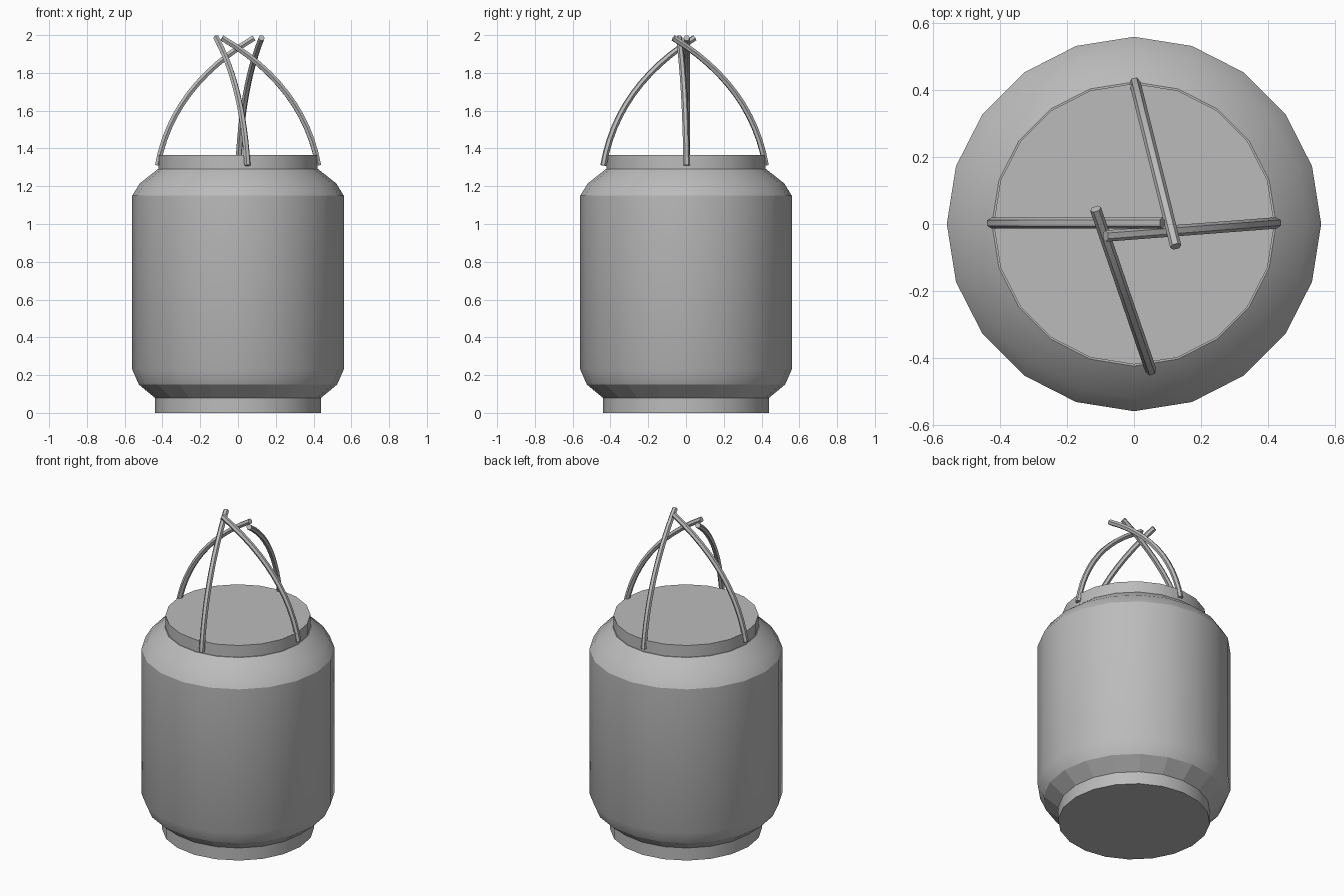
import bpy, bmesh, math
from mathutils import Vector

cube = bpy.data.objects.get("Cube")
if cube:
    bpy.data.objects.remove(cube)

grey = bpy.data.materials.new("plain_grey")
grey.use_nodes = True
colour = (0.5, 0.5, 0.5, 1)
grey.diffuse_color = colour
grey.node_tree.nodes["Principled BSDF"].inputs["Base Color"].default_value = colour

SIDES = 20


def finish(name, bm):
    bmesh.ops.recalc_face_normals(bm, faces=bm.faces)
    mesh = bpy.data.meshes.new(name)
    bm.to_mesh(mesh)
    bm.free()
    mesh.materials.append(grey)
    obj = bpy.data.objects.new(name, mesh)
    bpy.context.collection.objects.link(obj)
    return obj


def smooth(obj, degrees):
    bpy.ops.object.select_all(action='DESELECT')
    obj.select_set(True)
    bpy.context.view_layer.objects.active = obj
    bpy.ops.object.shade_smooth_by_angle(angle=math.radians(degrees))


def skin(bm, rings):
    """Join equal rings of points with quads and cap both ends."""
    loops = [[bm.verts.new(p) for p in ring] for ring in rings]
    for a, b in zip(loops, loops[1:]):
        for i in range(len(a)):
            j = (i + 1) % len(a)
            bm.faces.new((a[i], a[j], b[j], b[i]))
    bm.faces.new(loops[0])
    bm.faces.new(loops[-1])


def lathe(name, profile):
    bm = bmesh.new()
    angles = [math.tau * i / SIDES for i in range(SIDES)]
    skin(bm, [[(r * math.cos(a), r * math.sin(a), z) for a in angles]
              for r, z in profile])
    obj = finish(name, bm)
    smooth(obj, 31)
    return obj


def rod(name, foot, tip, radius=0.017, steps=12, sides=6):
    """Tube that rises steeply from its foot and bends inward to its tip."""
    foot, tip = Vector(foot), Vector(tip)
    bend = foot.lerp(tip, 0.15)
    bend.z = 1.73
    across = (tip - foot).cross(Vector((0, 0, 1))).normalized()
    rings = []
    for s in range(steps + 1):
        t = s / steps
        centre = foot.lerp(bend, t).lerp(bend.lerp(tip, t), t)
        along = (bend - foot).lerp(tip - bend, t).normalized()
        up = across.cross(along)
        rings.append([centre + radius * (across * math.cos(a) + up * math.sin(a))
                      for a in (math.tau * k / sides for k in range(sides))])
    bm = bmesh.new()
    skin(bm, rings)
    smooth(finish(name, bm), 30)


# Canister: foot ring, chamfered body and lid
lathe("foot_ring", [(0.44, 0), (0.44, 0.09)])
body = lathe("body", [(0.44, 0.08), (0.525, 0.15), (0.56, 0.23),
                      (0.56, 1.15), (0.52, 1.215), (0.425, 1.29)])
lathe("lid", [(0.42, 1.28), (0.42, 1.365)])

# Faceted lower chamfer
for face in body.data.polygons:
    if face.center.z < 0.14:
        face.use_smooth = False

# Four crossing handle rods
rod("handle_rod_left", (0.425, 0.003, 1.31), (-0.085, -0.036, 1.985))
rod("handle_rod_right", (-0.425, 0.003, 1.31), (0.085, 0.003, 1.985))
rod("handle_rod_front", (0.05, -0.437, 1.31), (-0.115, 0.045, 1.985))
rod("handle_rod_back", (0.003, 0.422, 1.31), (0.125, -0.067, 1.985))
